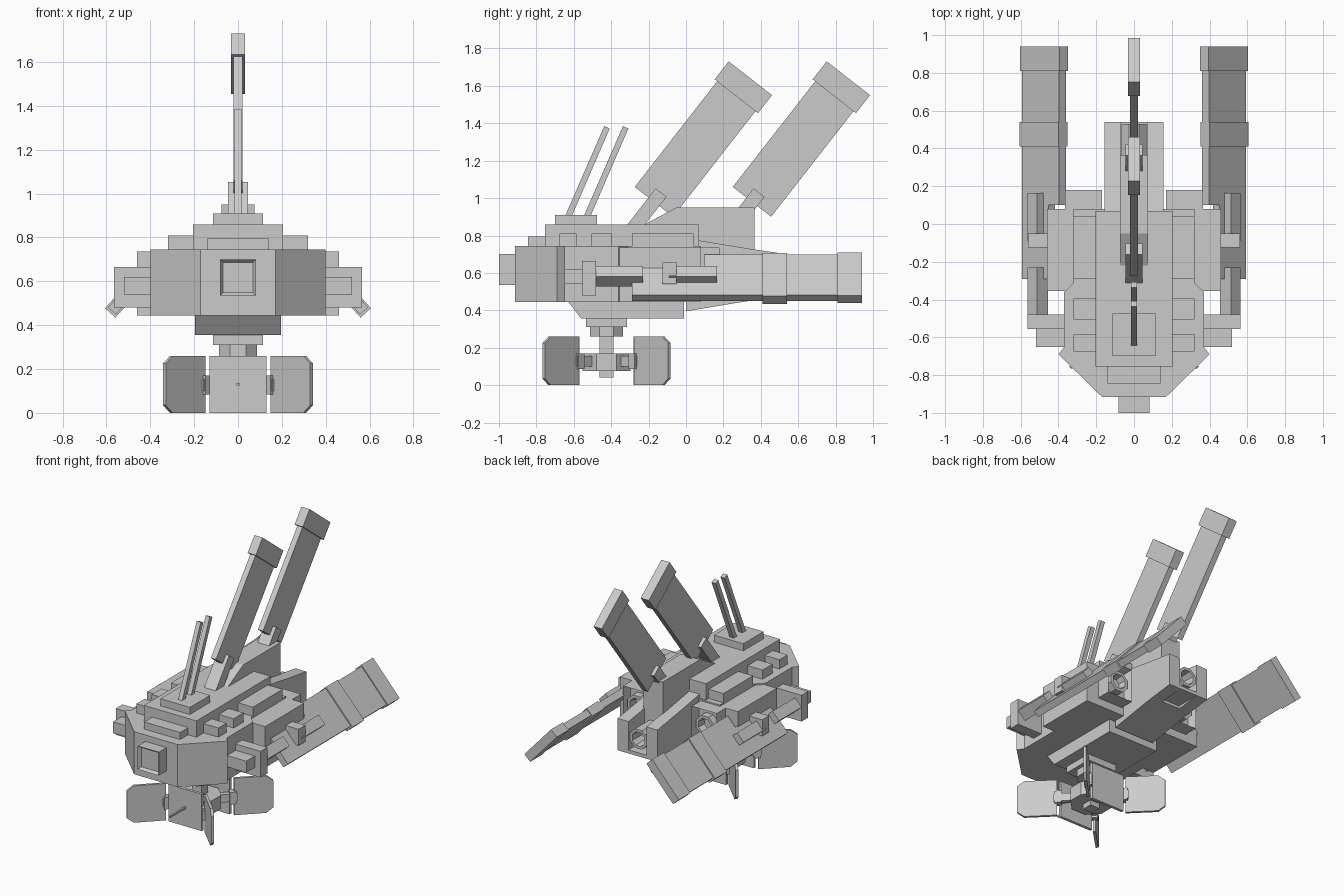
import bpy, bmesh, math
from mathutils import Matrix, Vector

cube = bpy.data.objects.get("Cube")
if cube:
    bpy.data.objects.remove(cube, do_unlink=True)

grey = bpy.data.materials.new("hull grey")
grey.use_nodes = True
grey.diffuse_color = (0.6, 0.6, 0.6, 1)
grey.node_tree.nodes["Principled BSDF"].inputs["Base Color"].default_value = (0.6, 0.6, 0.6, 1)


def finish(name, bm, mirror=False):
    bmesh.ops.recalc_face_normals(bm, faces=bm.faces[:])
    mesh = bpy.data.meshes.new(name)
    bm.to_mesh(mesh)
    bm.free()
    mesh.materials.append(grey)
    ob = bpy.data.objects.new(name, mesh)
    bpy.context.collection.objects.link(ob)
    if mirror:
        ob.modifiers.new("Mirror", 'MIRROR')
    return ob


def box(name, x, y, z, mirror=False, frame=Matrix(), inset=None):
    """Box from (min, max) ranges; inset = (face direction, border, depth)."""
    bm = bmesh.new()
    bmesh.ops.create_cube(bm, size=1)
    for v in bm.verts:
        v.co = Vector([(r[0] + r[1]) / 2 + c * (r[1] - r[0]) for c, r in zip(v.co, (x, y, z))])
    if inset:
        bm.normal_update()
        d, border, depth = inset
        face = [f for f in bm.faces if f.normal.dot(Vector(d)) > 0.9]
        bmesh.ops.inset_region(bm, faces=face, thickness=border)
        bmesh.ops.translate(bm, verts=face[0].verts[:], vec=Vector(d) * -depth)
    bm.transform(frame)
    return finish(name, bm, mirror)


def prism(name, pts, a, b, axis, mirror=False, frame=Matrix()):
    """Polygon extruded along an axis: x takes (y, z), y takes (x, z), z takes (x, y)."""
    place = {'x': lambda p, t: (t, p[0], p[1]), 'y': lambda p, t: (p[0], t, p[1]),
             'z': lambda p, t: (p[0], p[1], t)}[axis]
    bm = bmesh.new()
    lo = [bm.verts.new(place(p, a)) for p in pts]
    hi = [bm.verts.new(place(p, b)) for p in pts]
    bm.faces.new(lo)
    bm.faces.new(hi)
    n = len(pts)
    for i in range(n):
        j = (i + 1) % n
        bm.faces.new((lo[i], lo[j], hi[j], hi[i]))
    bm.transform(frame)
    return finish(name, bm, mirror)


def octagon(cx, cy, r):
    return [(cx + r * math.cos(math.pi * (i + .5) / 4), cy + r * math.sin(math.pi * (i + .5) / 4))
            for i in range(8)]


def nozzle(name, x, z, r, y0, y1, mirror=False):
    """Octagonal tube, open at the rear, with a closed bottom."""
    bm = bmesh.new()
    rings = []
    for rad, y in ((r, y0), (r, y1), (r * .72, y1), (r * .55, y0 + .01)):
        rings.append([bm.verts.new((p[0], y, p[1])) for p in octagon(x, z, rad)])
    for a, b in zip(rings, rings[1:]):
        for i in range(8):
            j = (i + 1) % 8
            bm.faces.new((a[i], a[j], b[j], b[i]))
    bm.faces.new(rings[-1])
    bm.faces.new(rings[0])
    return finish(name, bm, mirror)


def both(pts):
    return pts + [(-x, y) for x, y in reversed(pts)]


# Main hull and stepped decks
prism("main_hull", both([(.17, -.915), (.40, -.69), (.37, -.65), (.37, -.36), (.32, -.31), (.32, .08)]),
      .445, .745, 'z')
box("hull_shoulders", (-.46, .46), (-.355, .08), (.445, .735))
box("nose_sensor", (-.082, .082), (-1, -.91), (.535, .70), inset=((0, -1, 0), .02, .02))
box("upper_deck", (-.205, .205), (-.755, .07), (.74, .86))
box("front_step", (-.14, .14), (-.845, -.75), (.74, .795))
box("middle_deck", (-.32, .32), (-.29, .04), (.73, .81))
for y0, y1 in ((-.675, -.585), (-.505, -.395)):
    box("deck_block", (.2, .32), (y0, y1), (.74, .81), True)
box("side_pod", (.35, .565), (-.555, -.48), (.48, .665), True)
box("side_pod_front", (.35, .52), (-.65, -.55), (.54, .62), True)

# Dorsal spine, split tail and engines
prism("dorsal_spine", [(-.22, .86), (-.05, .95), (.365, .95), (.365, .5), (-.22, .5)], -.075, .075, 'x')
prism("spine_base", [(0, .785), (.365, .725), (.365, .455), (0, .395)], -.155, .155, 'x')
prism("tail_prong", [(.3, .735), (.54, .70), (.54, .475), (.3, .445)], .07, .155, 'x', True)
box("tail_floor", (-.08, .08), (.3, .54), (.475, .5))
nozzle("tail_nozzle", 0, .59, .072, .36, .53)
box("engine_pod", (.17, .365), (.05, .18), (.50, .735), True, inset=((0, 1, 0), .022, .06))
nozzle("engine_nozzle", .2675, .6175, .075, .1, .172, True)

# Keel
prism("keel", [(-.63, .446), (-.56, .355), (-.01, .355), (-.01, .446)], -.195, .195, 'x')

# Antennas
box("antenna_base", (-.115, .115), (-.70, -.475), (.85, .91))
for y in (-.63, -.53):
    prism("antenna", [(y - .018, .90), (y + .018, .90), (y + .222, 1.372), (y + .193, 1.385)],
          -.016, .016, 'x')

# Two raked dorsal masts, tilted back in the yz plane
a = math.atan2(.615, .788)
for y in (-.1715, .3525):
    frame = Matrix.Translation((0, y, .98)) @ Matrix.Rotation(-a, 4, 'X')
    box("mast_panel", (-.02, .02), (-.13, .13), (0, .73), frame=frame)
    box("mast_cap", (-.032, .032), (-.147, .147), (.716, .838), frame=frame)
    base = Matrix.Translation((0, y - .094, .86)) @ Matrix.Rotation(-a, 4, 'X')
    box("mast_strut", (-.045, .045), (-.037, .037), (-.06, .215), frame=base)

# Drooping side wings: local x runs outward and down, local z is the outer face
wing = Matrix.Translation((.58, 0, .459)) @ Matrix.Rotation(math.atan2(.74, .67), 4, 'Y')
box("wing_panel", (-.30, -.008), (.10, .82), (-.024, .024), True, wing)
box("wing_root", (-.215, -.008), (-.29, .11), (-.024, .024), True, wing)
box("wing_band", (-.305, .004), (.41, .54), (-.032, .032), True, wing)
box("wing_cap", (-.31, 0), (.81, .94), (-.031, .031), True, wing)
box("front_link", (-.175, -.10), (-.48, -.23), (-.01, .07), True, wing)
box("rear_link", (-.175, -.10), (-.09, .165), (.015, .07), True, wing)
box("wing_peg", (.44, .56), (-.125, -.05), (.54, .655), True)

# Sensor cluster below the hull
cy = -.425
box("cluster_mount", (-.115, .115), (cy - .11, cy + .11), (.31, .36))
prism("cluster_collar", octagon(0, cy, .095), .26, .312, 'z')
box("cluster_post", (-.037, .037), (cy - .037, cy + .037), (.04, .27))
prism("cluster_hub", octagon(0, cy, .14), .075, .17, 'z')
for s in (-1, 1):
    y = cy + s * .155
    box("flat_panel", (-.13, .13), (y - .01, y + .01), (0, .26))
    box("flat_panel_arm", (-.03, .03), (min(y, cy), max(y, cy)), (.1, .15))
box("probe_rod", (-.006, .006), (-.76, -.57), (.125, .137))

# Four radial panels with clipped outer corners
outline = [(.22, 0), (.43, 0), (.475, .035), (.475, .225), (.43, .26), (.22, .26)]
for i in range(4):
    frame = Matrix.Translation((0, cy, 0)) @ Matrix.Rotation(math.pi * (i + .5) / 2, 4, 'Z')
    prism("radial_panel", outline, -.009, .009, 'y', frame=frame)
    box("radial_arm", (.1, .24), (-.018, .018), (.1, .155), frame=frame)
    box("radial_clamp", (.19, .235), (-.025, .025), (.085, .17), frame=frame)
